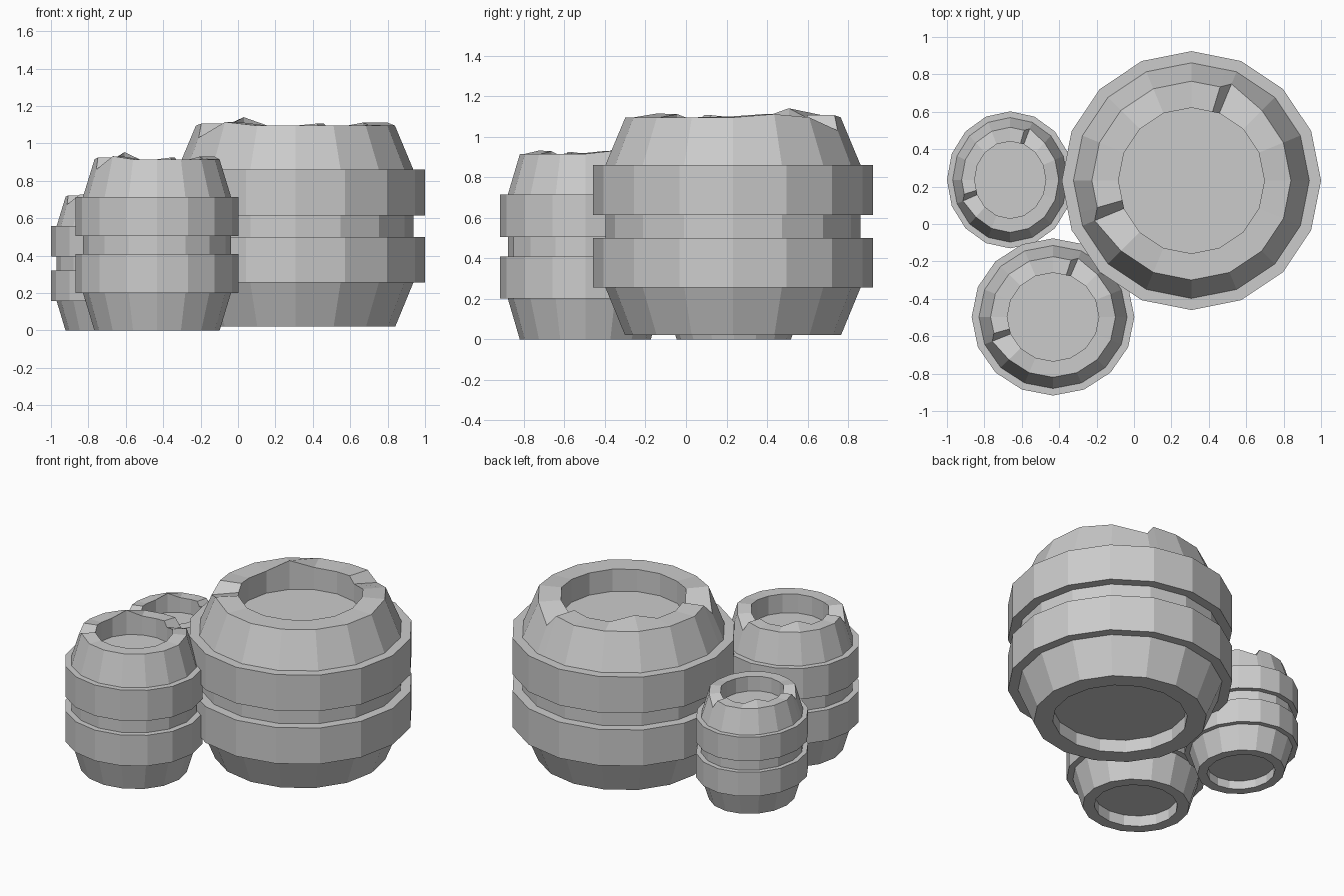
import bpy, bmesh
from math import radians, cos, sin, pi

cube = bpy.data.objects.get("Cube")
if cube:
    bpy.data.objects.remove(cube, do_unlink=True)

# Single material
grey = bpy.data.materials.new("stone_grey")
grey.use_nodes = True
colour = (0.6, 0.6, 0.6, 1)
grey.diffuse_color = colour
grey.node_tree.nodes["Principled BSDF"].inputs["Base Color"].default_value = colour

SIDES = 16
STEP = 360 / SIDES
# Regular corners plus two extra cuts that make steep notch walls
ANGLES = sorted([i * STEP for i in range(SIDES)] + [73, 196])

# Closed barrel profile as (radius, height), from underside centre to lid centre
PROFILE = [(0.6, 0.08), (0.6, 0), (0.77, 0), (0.91, 0.219), (1, 0.219),
           (1, 0.447), (0.91, 0.447), (0.91, 0.553), (1, 0.553), (1, 0.781),
           (0.91, 0.781), (0.768, 1), (0.563, 1), (0.563, 0.86)]
OUTER_RIM, INNER_RIM = 11, 12

# Worn rim: angle -> (outer radius change, outer lift, inner lift)
WEAR = {0: (0, 0, 0.005), 22.5: (0, 0.015, 0.015), 67.5: (0.04, -0.06, -0.03),
        73: (0, 0.01, 0.01), 135: (0, 0, 0.042), 196: (0, 0.01, 0.01),
        202.5: (0.04, -0.06, -0.03), 225: (0, 0.018, 0.015)}


def corner(angle, ring):
    """Point on the 16-sided ring at an angle, with rim wear applied."""
    radius, height = PROFILE[ring]
    out, lift_out, lift_in = WEAR.get(angle, (0, 0, 0))
    if ring == OUTER_RIM:
        radius, height = radius + out, height + lift_out
    elif ring == INNER_RIM:
        height += lift_in
    off = radians(angle % STEP - STEP / 2)
    radius *= cos(pi / SIDES) / cos(off)
    a = radians(angle)
    return radius * cos(a), radius * sin(a), height


def barrel(name, centre, size):
    bm = bmesh.new()
    rings = [[bm.verts.new(corner(a, r)) for a in ANGLES]
             for r in range(len(PROFILE))]
    n = len(ANGLES)
    for low, high in zip(rings, rings[1:]):
        for i in range(n):
            j = (i + 1) % n
            bm.faces.new((low[i], low[j], high[j], high[i]))
    # Underside panel and sunken lid
    bm.faces.new(rings[0][::-1])
    bm.faces.new(rings[-1])
    bmesh.ops.scale(bm, vec=size, verts=bm.verts)
    bmesh.ops.recalc_face_normals(bm, faces=bm.faces)
    mesh = bpy.data.meshes.new(name)
    bm.to_mesh(mesh)
    bm.free()
    mesh.materials.append(grey)
    obj = bpy.data.objects.new(name, mesh)
    obj.location = centre
    bpy.context.collection.objects.link(obj)


barrel("large_barrel", (0.307, 0.232, 0.02), (0.693, 0.692, 1.075))
barrel("medium_barrel", (-0.433, -0.497, 0), (0.435, 0.42, 0.915))
barrel("small_barrel", (-0.662, 0.236, 0), (0.338, 0.366, 0.715))
